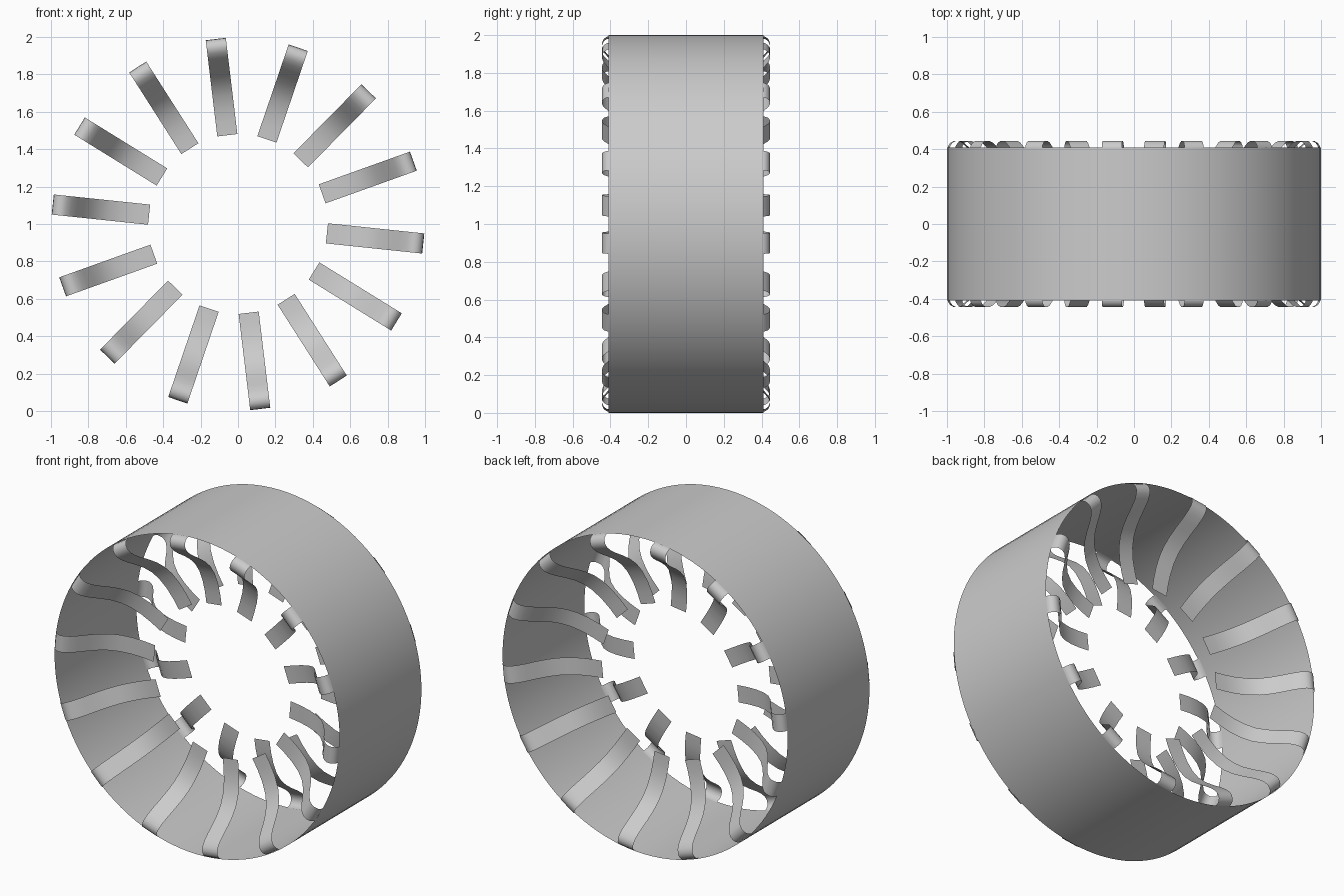
import bpy, bmesh, math
from mathutils import Vector

if "Cube" in bpy.data.objects:
    bpy.data.objects.remove(bpy.data.objects["Cube"])

R, HALF, CZ = 1.0, 0.41, 1.0
SPOKES, START, WIDTH = 14, math.radians(-6), 0.108

# spoke profile: (radius, distance inward from the rim edge)
PROFILE = [(0.996, 0.012), (0.993, -0.008), (0.982, -0.024), (0.965, -0.033),
           (0.945, -0.035), (0.922, -0.026), (0.895, -0.002), (0.865, 0.037),
           (0.83, 0.09), (0.79, 0.142), (0.745, 0.185), (0.69, 0.217),
           (0.62, 0.239), (0.55, 0.249), (0.478, 0.252)]


def finish(bm, name):
    mesh = bpy.data.meshes.new(name)
    bm.to_mesh(mesh)
    bm.free()
    obj = bpy.data.objects.new(name, mesh)
    bpy.context.collection.objects.link(obj)
    for poly in mesh.polygons:
        poly.use_smooth = True
    return obj


def make_band():
    # open thin outer band
    bm = bmesh.new()
    n = 112
    rings = []
    for y in (-HALF, HALF):
        rings.append([bm.verts.new((R * math.cos(2 * math.pi * i / n), y,
                                    CZ + R * math.sin(2 * math.pi * i / n)))
                      for i in range(n)])
    for i in range(n):
        j = (i + 1) % n
        bm.faces.new((rings[0][i], rings[1][i], rings[1][j], rings[0][j]))
    bmesh.ops.recalc_face_normals(bm, faces=bm.faces)
    finish(bm, "outer_band")


def make_spokes(side, name):
    # ribbons curling over the rim edge and dishing inward
    bm = bmesh.new()
    for k in range(SPOKES):
        a = START + 2 * math.pi * k / SPOKES
        out = Vector((math.cos(a), 0, math.sin(a)))
        across = Vector((-math.sin(a), 0, math.cos(a))) * WIDTH / 2
        prev = None
        for r, t in PROFILE:
            p = Vector((0, side * (HALF - t), CZ)) + out * r
            pair = (bm.verts.new(p - across), bm.verts.new(p + across))
            if prev:
                quad = (prev[0], prev[1], pair[1], pair[0])
                bm.faces.new(quad if side < 0 else quad[::-1])
            prev = pair
    # make the ribbons face away from the wheel centre plane
    bm.normal_update()
    if sum(f.normal.y for f in bm.faces) * side < 0:
        bmesh.ops.reverse_faces(bm, faces=bm.faces)
    finish(bm, name)


make_band()
make_spokes(-1, "front_spokes")
make_spokes(1, "back_spokes")
